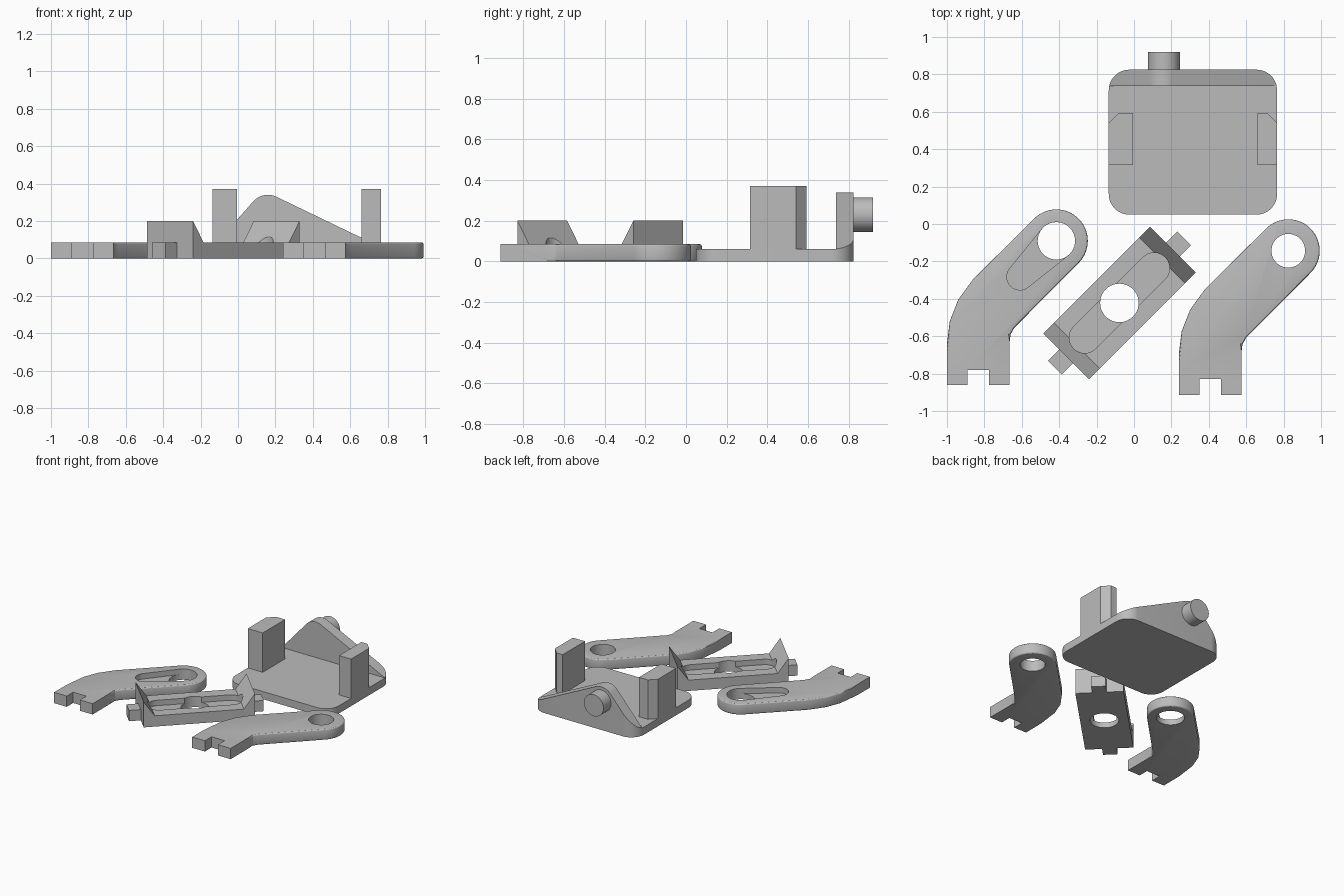
import bpy, bmesh
from math import radians, degrees, atan2, acos, hypot, cos, sin
from mathutils import Matrix, Vector

cube = bpy.data.objects.get("Cube")
if cube:
    bpy.data.objects.remove(cube, do_unlink=True)

gray = bpy.data.materials.new("plain gray")
gray.use_nodes = True
gray.diffuse_color = (0.5, 0.5, 0.5, 1)
gray.node_tree.nodes["Principled BSDF"].inputs["Base Color"].default_value = gray.diffuse_color


def arc(cx, cy, r, start, end, n=12):
    """Points along a circle arc, angles in degrees."""
    angles = [radians(start + (end - start) * i / n) for i in range(n + 1)]
    return [(cx + r * cos(a), cy + r * sin(a)) for a in angles]


def circle(cx, cy, r, n=40):
    return arc(cx, cy, r, 0, 360, n)[:-1]


def capsule(c1, r1, c2, r2):
    """Two circles joined by their outer tangents."""
    dx, dy = c2[0] - c1[0], c2[1] - c1[1]
    a = degrees(atan2(dy, dx))
    b = degrees(acos((r1 - r2) / hypot(dx, dy)))
    return arc(*c2, r2, a - b, a + b) + arc(*c1, r1, a + b, a + 360 - b, 24)


def prism(name, points, low, high, matrix=Matrix(), bevel_rule=None):
    """Extrude a counter-clockwise outline along local z."""
    bm = bmesh.new()
    face = bm.faces.new([bm.verts.new((x, y, low)) for x, y in points])
    top = bmesh.ops.extrude_face_region(bm, geom=[face])["geom"]
    bmesh.ops.translate(bm, vec=(0, 0, high - low),
                        verts=[v for v in top if isinstance(v, bmesh.types.BMVert)])
    bmesh.ops.recalc_face_normals(bm, faces=bm.faces)
    if bevel_rule:
        rim = [e for e in bm.edges if bevel_rule(e)]
        bmesh.ops.bevel(bm, geom=rim, offset=0.012, segments=3, profile=0.5, affect='EDGES')
    bm.transform(matrix)
    mesh = bpy.data.meshes.new(name)
    bm.to_mesh(mesh)
    bm.free()
    mesh.materials.append(gray)
    obj = bpy.data.objects.new(name, mesh)
    bpy.context.collection.objects.link(obj)
    return obj


def activate(obj):
    bpy.ops.object.select_all(action='DESELECT')
    obj.select_set(True)
    bpy.context.view_layer.objects.active = obj


def combine(obj, cutter, operation='DIFFERENCE'):
    cutter.hide_render = True
    mod = obj.modifiers.new("cut", 'BOOLEAN')
    mod.operation, mod.object, mod.solver = operation, cutter, 'EXACT'
    activate(obj)
    bpy.ops.object.modifier_apply(modifier=mod.name)
    bpy.data.objects.remove(cutter, do_unlink=True)


def smooth(obj):
    activate(obj)
    bpy.ops.object.shade_smooth_by_angle(angle=radians(20))


upright = Matrix.Rotation(radians(90), 4, 'X')   # outline y becomes z, depth runs to -y

# Base plate with rounded corners
LEFT, RIGHT, FRONT, BACK, R, DECK = -0.135, 0.765, 0.05, 0.825, 0.11, 0.06
rounded = (arc(RIGHT - R, FRONT + R, R, -90, 0) + arc(RIGHT - R, BACK - R, R, 0, 90)
           + arc(LEFT + R, BACK - R, R, 90, 180) + arc(LEFT + R, FRONT + R, R, 180, 270))
smooth(prism("base_plate", rounded, 0, DECK))

# Back wall with a rounded peak, trimmed to the plate corners
peak = arc(0.16, 0.235, 0.105, 64.3, 138.5)
wall = prism("back_wall", [(LEFT, DECK), (RIGHT, DECK)] + peak, -BACK, -0.737, upright)
combine(wall, prism("wall_trim", rounded, -0.1, 0.5), 'INTERSECT')
smooth(wall)

# Round pin on the back wall
smooth(prism("back_pin", circle(0.16, 0.23, 0.085), -0.92, -0.81, upright))

# Side posts with a chamfered outer back corner
for name, inner, outer in (("right_post", -0.005, LEFT), ("left_post", 0.66, RIGHT)):
    cut = outer + (0.053 if inner > outer else -0.053)
    prism(name, [(inner, 0.315), (outer, 0.315), (outer, 0.54), (cut, 0.593), (inner, 0.593)],
          DECK, 0.37)

# Bent arms: notched foot, faceted bend, round eye
THICK = 0.085
EYE = (-0.415, -0.09)


def arm(name, dx, dy, notch_top, hole):
    outline = [(-1, -0.86), (-0.89, -0.86), (-0.89, notch_top), (-0.775, notch_top),
               (-0.775, -0.86), (-0.665, -0.86), (-0.665, -0.63), (-0.66, -0.59), (-0.64, -0.555)]
    outline += arc(*EYE, 0.168, -45, 135, 28)
    outline += [(-0.86, -0.295), (-0.94, -0.405), (-0.985, -0.52), (-1, -0.64)]

    def on_rim(edge):
        a, b = (v.co for v in edge.verts)
        return abs(a.z - b.z) < 0.001 and min(a.y, b.y) > -0.65

    move = Matrix.Translation(Vector((dx, dy, 0)))
    obj = prism(name, outline, 0, THICK, move, on_rim)
    combine(obj, prism("eye_cutter", circle(*EYE, hole), -0.1, 0.3, move))
    return obj


right_arm = arm("right_arm", 0, 0, -0.78, 0.1)
combine(right_arm, prism("pocket_cutter", capsule(EYE, 0.1, (-0.61, -0.283), 0.07), 0.042, 0.3))
left_arm = arm("left_arm", 1.24, -0.053, -0.777, 0.09)
smooth(right_arm)
smooth(left_arm)

# Diagonal link: bar with wedge lips, long channel and centre hole
HALF, WIDE = 0.403, 0.173
diagonal = Matrix.Translation(Vector((-0.078, -0.422, 0))) @ Matrix.Rotation(radians(45), 4, 'Z')
profile = [(-HALF, 0), (HALF, 0), (HALF, 0.2), (HALF - 0.08, THICK),
           (0.08 - HALF, THICK), (-HALF, 0.2)]
link = prism("link_bar", profile, -WIDE, WIDE, diagonal @ upright)
combine(link, prism("channel_cutter", capsule((-0.262, 0), 0.083, (0.262, 0), 0.083),
                    0.042, 0.3, diagonal))
combine(link, prism("hole_cutter", circle(0, 0, 0.103), -0.1, 0.3, diagonal))
smooth(link)

# Square pegs at the link ends
for name, side in (("link_peg_front", -1), ("link_peg_back", 1)):
    near, far = sorted((side * HALF, side * (HALF + 0.085)))
    prism(name, [(near, -0.052), (far, -0.052), (far, 0.052), (near, 0.052)], 0, THICK, diagonal)
